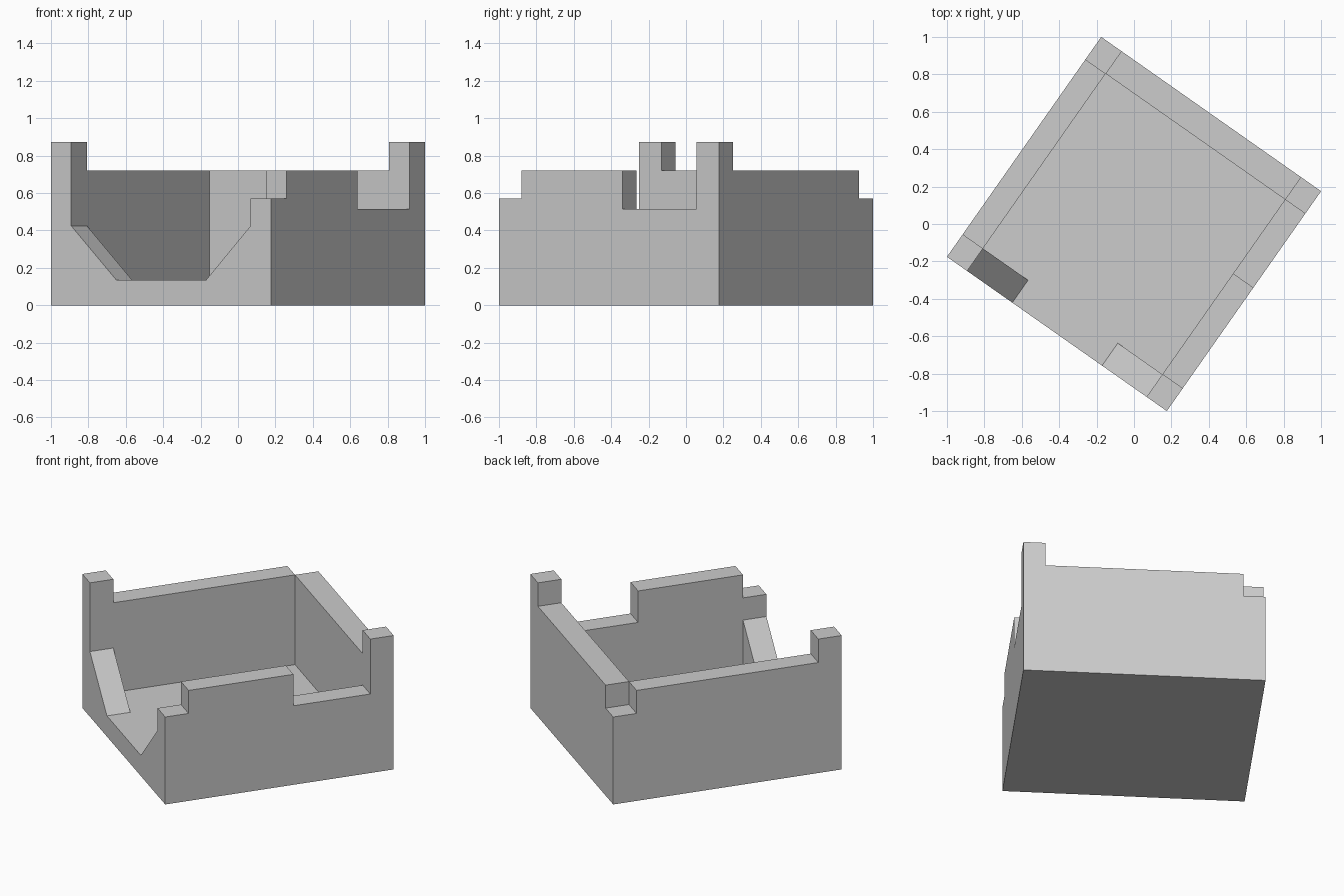
import bpy, bmesh
from math import radians
from mathutils import Matrix

if "Cube" in bpy.data.objects:
    bpy.data.objects.remove(bpy.data.objects["Cube"], do_unlink=True)

SIDE = 1.436              # square footprint, turned about the vertical axis
TU, TV = 0.132, 0.147     # wall thickness along each axis
FLOOR, CORNER, RIM, POST = 0.135, 0.57, 0.72, 0.873
OUT = 0.2                 # how far cutters overshoot

grey = bpy.data.materials.new("plain grey")
grey.use_nodes = True
colour = (0.604, 0.604, 0.604, 1)
grey.diffuse_color = colour
grey.node_tree.nodes["Principled BSDF"].inputs["Base Color"].default_value = colour


def prism(name, profile, v0, v1):
    """Extrude a (u, z) profile along v from v0 to v1."""
    bm = bmesh.new()
    face = bm.faces.new([bm.verts.new((u, v0, z)) for u, z in profile])
    new = bmesh.ops.extrude_face_region(bm, geom=[face])["geom"]
    bmesh.ops.translate(bm, vec=(0, v1 - v0, 0),
                        verts=[g for g in new if isinstance(g, bmesh.types.BMVert)])
    bmesh.ops.recalc_face_normals(bm, faces=bm.faces)
    mesh = bpy.data.meshes.new(name)
    bm.to_mesh(mesh)
    bm.free()
    mesh.materials.append(grey)
    obj = bpy.data.objects.new(name, mesh)
    bpy.context.collection.objects.link(obj)
    return obj


def box(name, u0, u1, v0, v1, z0, z1=1.2):
    return prism(name, [(u0, z0), (u1, z0), (u1, z1), (u0, z1)], v0, v1)


tray = box("open_walled_tray", 0, SIDE, 0, SIDE, 0, POST)
far_u, far_v, end = SIDE - TU, SIDE - TV, SIDE + OUT

cutters = [
    # inside space
    box("cavity_cutter", TU, far_u, TV, far_v, FLOOR),
    # front opening with sloped lower corners
    prism("front_opening_cutter",
          [(TU, 1.2), (TU, 0.425), (0.427, FLOOR), (1.013, FLOOR),
           (far_u, 0.425), (far_u, 1.2)], -OUT, TV + 0.05),
    # notch in the side wall beside the post
    box("side_notch_cutter", far_u - 0.05, end, 0.806, far_v, 0.515),
    # lower the rim everywhere except two opposite corner posts
    box("rim_cutter_a", TU, end, -OUT, far_v, RIM),
    box("rim_cutter_b", -OUT, far_u, TV, end, RIM),
    # steps on the other two corners; the back one leaves walls meeting at an edge
    box("front_corner_cutter", far_u - 0.05, end, -OUT, TV, CORNER),
    box("back_corner_cutter", -OUT, TU, far_v, end, CORNER),
]

for cutter in cutters:
    cutter.hide_render = True
    cut = tray.modifiers.new(cutter.name, "BOOLEAN")
    cut.operation = "DIFFERENCE"
    cut.solver = "EXACT"
    cut.object = cutter

# apply the cuts, drop the helpers, then centre and turn the finished tray
graph = bpy.context.evaluated_depsgraph_get()
tray.data = bpy.data.meshes.new_from_object(tray.evaluated_get(graph))
tray.modifiers.clear()
for cutter in cutters:
    bpy.data.objects.remove(cutter, do_unlink=True)
tray.data.transform(Matrix.Rotation(radians(-35.05), 4, "Z")
                    @ Matrix.Translation((-SIDE / 2, -SIDE / 2, 0)))
